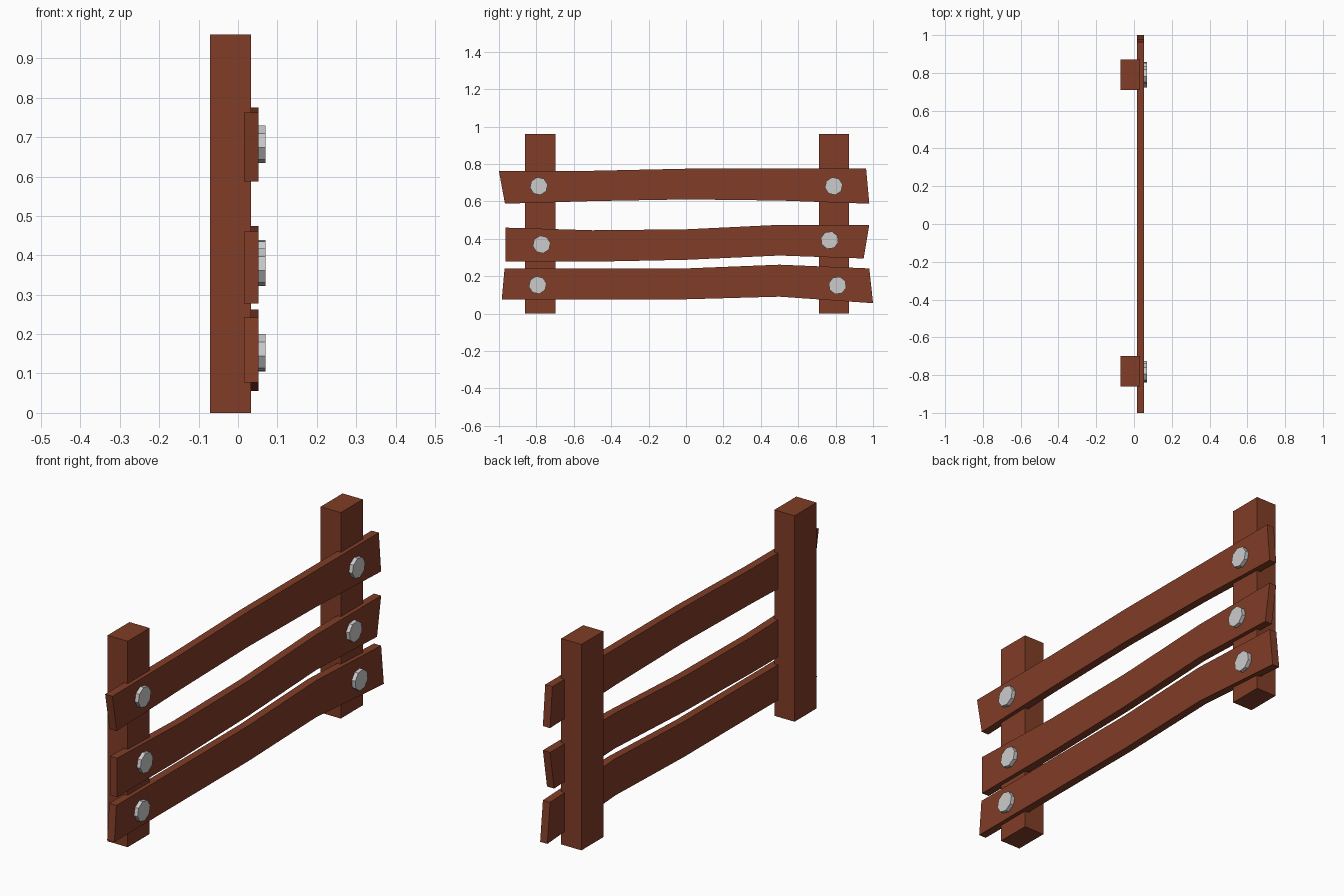
import bpy, bmesh, math
from mathutils import Matrix

if "Cube" in bpy.data.objects:
    bpy.data.objects.remove(bpy.data.objects["Cube"])

wood = bpy.data.materials.new("brown_wood")
wood.diffuse_color = (0.22, 0.047, 0.02, 1)
wood.use_nodes = True
wood.node_tree.nodes["Principled BSDF"].inputs["Base Color"].default_value = wood.diffuse_color


def finish(name, bm, mat=None):
    bmesh.ops.recalc_face_normals(bm, faces=bm.faces)
    me = bpy.data.meshes.new(name)
    bm.to_mesh(me)
    bm.free()
    if mat:
        me.materials.append(mat)
    ob = bpy.data.objects.new(name, me)
    bpy.context.collection.objects.link(ob)
    return ob


def post(name, y):
    bm = bmesh.new()
    bmesh.ops.create_cube(bm, size=1, matrix=Matrix.Translation((-0.019, y, 0.48))
                          @ Matrix.Diagonal((0.104, 0.162, 0.96, 1)))
    finish(name, bm, wood)


def plank(name, top, bottom, x0=0.015, x1=0.052):
    # loop of four corners at each station, bridged along the length
    bm = bmesh.new()
    rings = []
    for (yt, zt), (yb, zb) in zip(top, bottom):
        rings.append([bm.verts.new(p) for p in
                      ((x0, yb, zb), (x1, yb, zb), (x1, yt, zt), (x0, yt, zt))])
    for a, b in zip(rings, rings[1:]):
        for i in range(4):
            j = (i + 1) % 4
            bm.faces.new((a[i], a[j], b[j], b[i]))
    bm.faces.new(rings[0])
    bm.faces.new(rings[-1])
    finish(name, bm, wood)


def bolt(name, y, z, turn):
    # octagonal bolt head facing +x
    bm = bmesh.new()
    m = (Matrix.Translation((0.0575, y, z)) @ Matrix.Rotation(math.radians(turn), 4, 'X')
         @ Matrix.Rotation(math.pi / 2, 4, 'Y'))
    bmesh.ops.create_cone(bm, cap_ends=True, segments=8, radius1=0.048,
                          radius2=0.048, depth=0.025, matrix=m)
    finish(name, bm)


# Posts
post("left_post", -0.779)
post("right_post", 0.791)

# Warped planks: top and bottom edges as (y, z)
plank("top_plank",
      [(-1, .762), (-.5, .764), (0, .775), (.5, .775), (.963, .775)],
      [(-.968, .588), (-.5, .602), (0, .611), (.5, .605), (.98, .588)])
plank("middle_plank",
      [(-.965, .46), (-.5, .446), (0, .451), (.5, .475), (.98, .475)],
      [(-.965, .278), (-.5, .278), (0, .288), (.5, .311), (.95, .295)])
plank("bottom_plank",
      [(-.97, .242), (-.5, .242), (0, .242), (.5, .262), (.98, .242)],
      [(-.985, .077), (-.5, .077), (0, .077), (.5, .091), (1, .056)])

# Bolt heads, two per plank
bolts = {"top": [(-.787, .682, 10), (.79, .682, 10)],
         "middle": [(-.772, .37, 10), (.768, .393, 30)],
         "bottom": [(-.793, .153, 10), (.81, .151, 30)]}
for row, pair in bolts.items():
    for side, (y, z, turn) in zip(("left", "right"), pair):
        bolt(f"{row}_{side}_bolt", y, z, turn)
